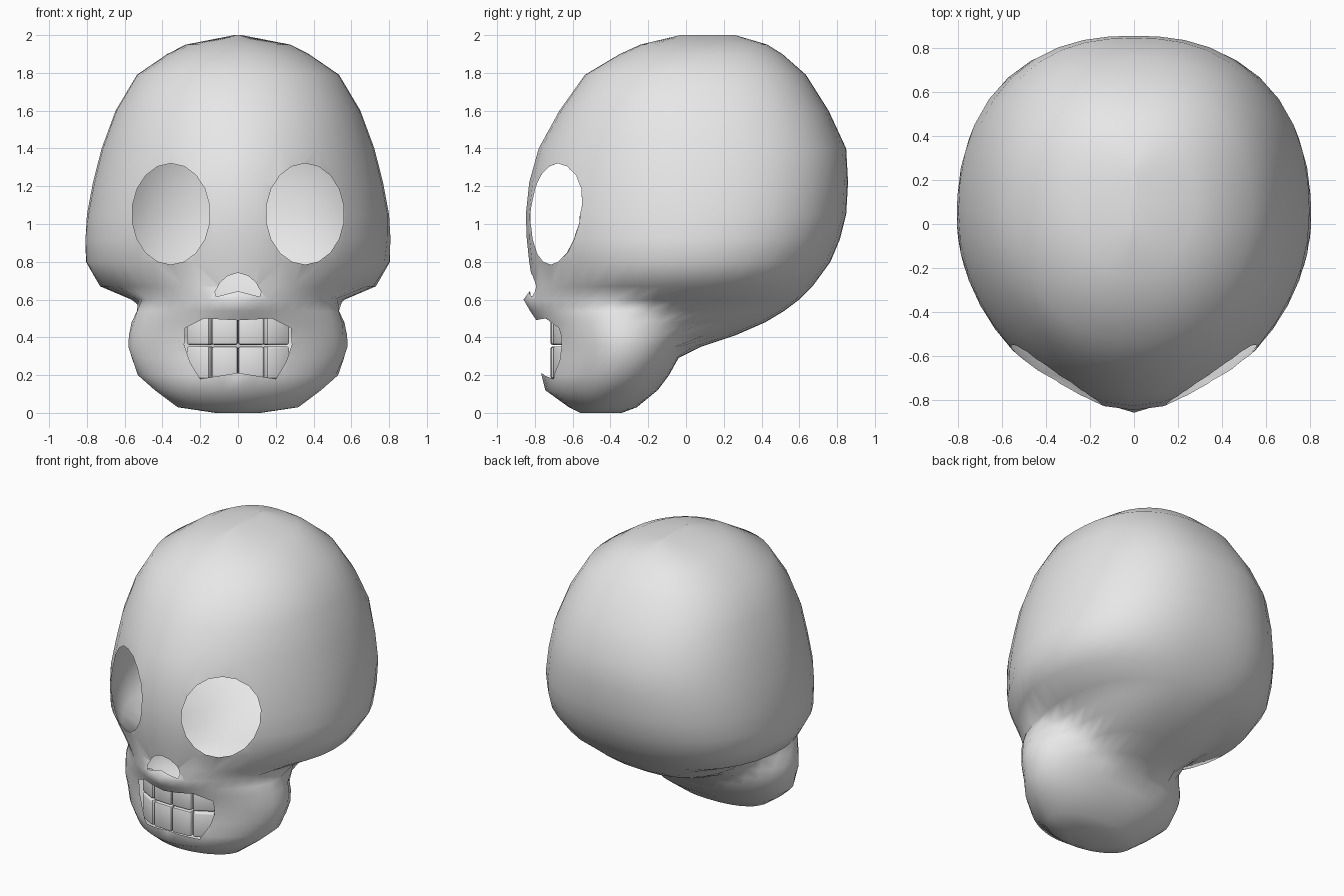
import bpy, bmesh, math
from mathutils import Matrix

cube = bpy.data.objects.get("Cube")
if cube:
    bpy.data.objects.remove(cube, do_unlink=True)


def material(name, rgb):
    m = bpy.data.materials.new(name)
    m.use_nodes = True
    m.diffuse_color = (*rgb, 1)
    m.node_tree.nodes["Principled BSDF"].inputs["Base Color"].default_value = (*rgb, 1)
    return m


BONE = material("bone_grey", (0.8, 0.8, 0.8))
SEGMENTS = 40


def make_object(name, bm, slots=1):
    bmesh.ops.recalc_face_normals(bm, faces=bm.faces)
    mesh = bpy.data.meshes.new(name)
    bm.to_mesh(mesh)
    bm.free()
    for _ in range(slots):
        mesh.materials.append(BONE)
    ob = bpy.data.objects.new(name, mesh)
    bpy.context.collection.objects.link(ob)
    return ob


def smooth(ob, degrees):
    bpy.ops.object.select_all(action="DESELECT")
    ob.select_set(True)
    bpy.context.view_layer.objects.active = ob
    bpy.ops.object.shade_smooth_by_angle(angle=math.radians(degrees))


# Horizontal ovals: height, front y, back y, half width, widest y, front roundness
JAW = [
    (0.0, -.56, -.34, .12, -.45, 2),
    (.03, -.62, -.26, .32, -.44, 1.9),
    (.12, -.745, -.15, .44, -.40, 1.7),
    (.2, -.765, -.09, .53, -.37, 1.55),
    (.29, -.755, -.04, .563, -.36, 1.5),
    (.35, -.755, -.02, .58, -.36, 1.5),
    (.41, -.76, -.01, .578, -.36, 1.5),
    (.48, -.785, -.02, .565, -.37, 1.5),
    (.54, -.825, -.06, .54, -.38, 1.45),
    (.6, -.855, -.16, .49, -.40, 1.4),
]
CRANIUM = [
    (.35, -.4, .08, .22, -.15, 2),
    (.41, -.45, .26, .33, -.1, 2),
    (.48, -.55, .42, .42, -.08, 2),
    (.54, -.64, .52, .49, -.07, 1.9),
    (.6, -.75, .6, .565, -.06, 1.8),
    (.67, -.81, .67, .73, -.03, 1.7),
    (.8, -.83, .765, .806, 0, 1.82),
    (.92, -.843, .815, .808, .02, 1.85),
    (1.05, -.848, .848, .8, .03, 1.85),
    (1.22, -.83, .858, .768, .03, 1.82),
    (1.4, -.78, .848, .722, .03, 1.87),
    (1.6, -.67, .755, .648, .04, 2),
    (1.79, -.535, .635, .535, .05, 2.1),
    (1.9, -.35, .51, .375, .08, 2.1),
    (1.95, -.24, .43, .275, .1, 2),
    (2.0, -.03, .26, .02, .11, 2),
]


def oval_field(oval, x, y):
    _, front, back, width, mid, power = oval
    n, depth = (2.4, back - mid) if y > mid else (power, mid - front)
    return (abs(x) / width) ** n + (abs(y - mid) / depth) ** n


def reach(ovals, y0, dx, dy):
    """Distance from the axis to the edge of the softly joined ovals."""
    near, far = 0, 2
    for _ in range(30):
        r = (near + far) / 2
        field = sum(max(oval_field(o, dx * r, y0 + dy * r), .01) ** -8 for o in ovals)
        near, far = (r, far) if field > 1 else (near, r)
    return near


# Skull shell: at each height the jaw and cranium ovals join into one ring
bm = bmesh.new()
rings = []
for z in sorted({o[0] for o in JAW + CRANIUM}):
    ovals = [o for o in JAW + CRANIUM if o[0] == z]
    y0 = min(.11, -.45 + max(0, z - .03) * .5) if z < 1 else .06
    if z == 2:
        y0 = .11
    width = max(o[3] for o in ovals)
    length = (max(o[2] for o in ovals) - min(o[1] for o in ovals)) / 2
    ring = []
    for i in range(SEGMENTS):
        a = math.tau * i / SEGMENTS
        dx, dy = width * math.cos(a), length * math.sin(a)
        size = math.hypot(dx, dy)
        dx, dy = dx / size, dy / size
        r = reach(ovals, y0, dx, dy)
        ring.append(bm.verts.new((dx * r, y0 + dy * r, z)))
    rings.append(ring)
for low, high in zip(rings, rings[1:]):
    for i in range(SEGMENTS):
        j = (i + 1) % SEGMENTS
        bm.faces.new((low[i], low[j], high[j], high[i]))
bm.faces.new(rings[0])
bm.faces.new(rings[-1])
skull = make_object("skull", bm, 2)


# Openings are punched from the front, then their walls are removed
def cutter(name, outline):
    bm = bmesh.new()
    face = bm.faces.new([bm.verts.new((x, -1.2, z)) for x, z in outline])
    out = bmesh.ops.extrude_face_region(bm, geom=[face])
    moved = [g for g in out["geom"] if isinstance(g, bmesh.types.BMVert)]
    bmesh.ops.translate(bm, verts=moved, vec=(0, .8, 0))
    for f in bm.faces:
        f.material_index = 1
    ob = make_object(name, bm, 2)
    ob.hide_render = True
    return ob


def mirrored(half):
    return half + [(-x, z) for x, z in reversed(half) if x > 0]


def eye(side):
    return [(side * .355 + .207 * math.cos(math.tau * (k + .5) / 18),
             1.053 + .268 * math.sin(math.tau * (k + .5) / 18)) for k in range(18)]


NOSE = mirrored([(0, .645), (.115, .615), (.122, .64), (.095, .69), (.055, .725), (0, .742)])
MOUTH = mirrored([(0, .212), (.2, .18), (.255, .27), (.285, .36), (.28, .45), (.18, .5), (0, .49)])

cutters = [cutter("left_eye_cutter", eye(1)), cutter("right_eye_cutter", eye(-1)),
           cutter("nose_cutter", NOSE), cutter("mouth_cutter", MOUTH)]
for c in cutters:
    mod = skull.modifiers.new(c.name, "BOOLEAN")
    mod.operation = "DIFFERENCE"
    mod.solver = "EXACT"
    mod.object = c
bpy.context.view_layer.update()
evaluated = skull.evaluated_get(bpy.context.evaluated_depsgraph_get())
bm = bmesh.new()
bm.from_mesh(evaluated.to_mesh())
evaluated.to_mesh_clear()
skull.modifiers.clear()
walls = [f for f in bm.faces if f.material_index == 1]
bmesh.ops.delete(bm, geom=walls, context="FACES")
bm.to_mesh(skull.data)
bm.free()
for c in cutters:
    bpy.data.objects.remove(c, do_unlink=True)
smooth(skull, 80)


# Two rows of four bevelled teeth, the outer ones turned along the jaw
def tooth(name, x, y, turn, low, high):
    bm = bmesh.new()
    bmesh.ops.create_cube(bm, size=1)
    bmesh.ops.scale(bm, vec=(.136, .06, high - low), verts=bm.verts)
    bmesh.ops.bevel(bm, geom=bm.edges[:], offset=.012, segments=2,
                    profile=.5, affect="EDGES")
    bm.transform(Matrix.Translation((x, y, (low + high) / 2)) @ Matrix.Rotation(turn, 4, "Z"))
    smooth(make_object(name, bm), 45)


for row, low, high in (("upper", .36, .51), ("lower", .18, .352)):
    for label, side in (("left", 1), ("right", -1)):
        tooth(f"{row}_{label}_inner_tooth", side * .069, -.685, side * .05, low, high)
        tooth(f"{row}_{label}_outer_tooth", side * .2, -.648, side * .5, low, high)
